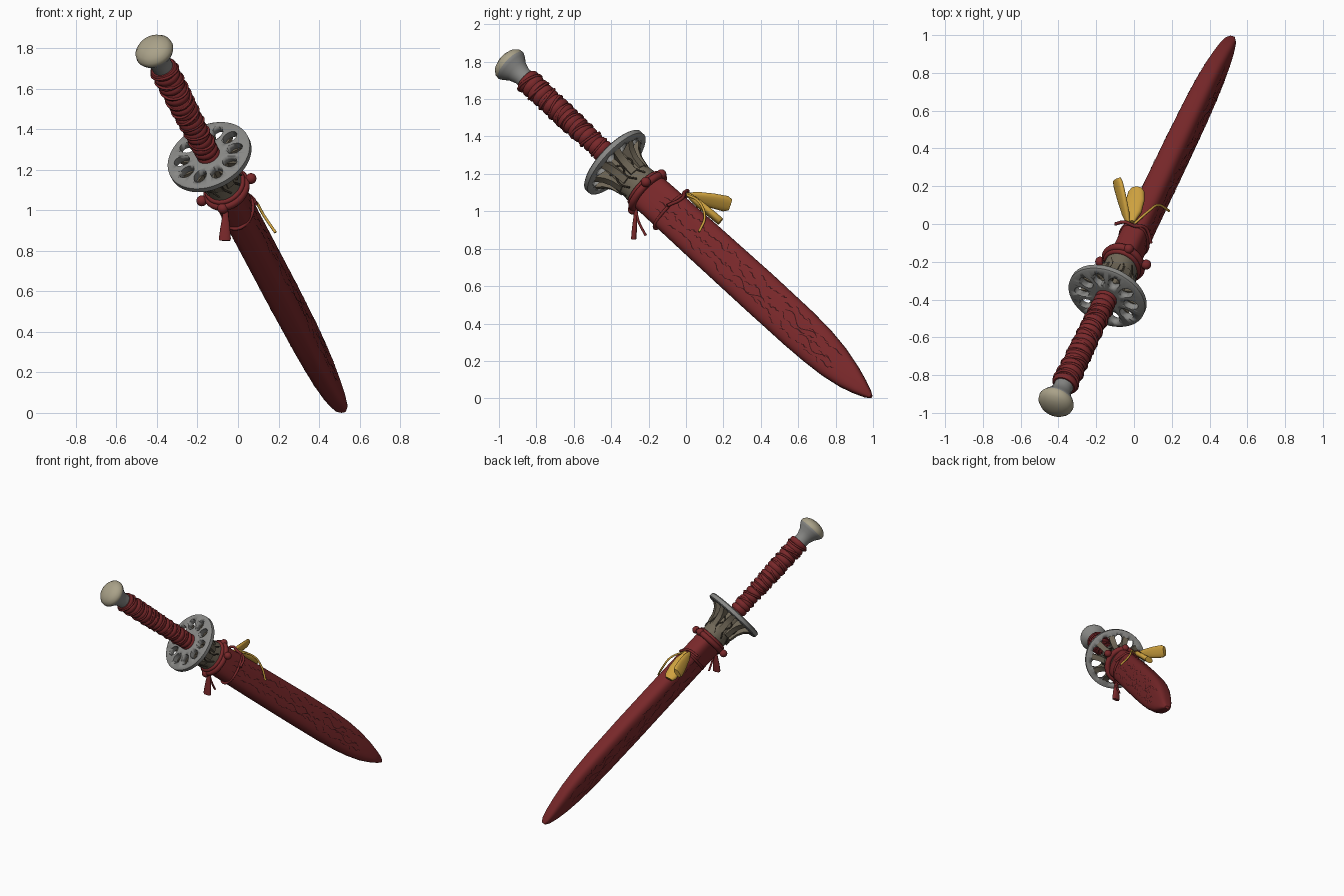
import bpy, bmesh, math, random
from mathutils import Vector, Matrix

if "Cube" in bpy.data.objects:
    bpy.data.objects.remove(bpy.data.objects["Cube"])

random.seed(4)
# Weapon frame: X across the flat sides, Y across the broad width, Z towards the pommel
A = Vector((0.335, 0.69, -0.642)).normalized()
N = (Vector((1, 0, 0)) - A * A.x).normalized()
W = (-A).cross(N)
FRAME = Matrix.Translation((-0.14, -0.38, 1.262)) @ Matrix((N, W, -A)).transposed().to_4x4()


def material(name, rgb):
    m = bpy.data.materials.new(name)
    m.diffuse_color = (*rgb, 1)
    m.use_nodes = True
    m.node_tree.nodes["Principled BSDF"].inputs["Base Color"].default_value = m.diffuse_color
    return m


RED = material("red lacquer", (0.19, 0.021, 0.023))
DARK = material("dark red groove", (0.045, 0.007, 0.008))
GOLD = material("gold silk", (0.62, 0.36, 0.05))
STEEL = material("grey metal", (0.25, 0.25, 0.24))
IVORY = material("pale cap", (0.40, 0.36, 0.25))
BRONZE = material("aged bronze", (0.16, 0.135, 0.095))
BROWN = material("dark bronze groove", (0.045, 0.036, 0.025))


def finish(name, bm, mats, matrix=FRAME, angle=40):
    bmesh.ops.recalc_face_normals(bm, faces=bm.faces)
    me = bpy.data.meshes.new(name)
    bm.to_mesh(me)
    bm.free()
    for m in mats:
        me.materials.append(m)
    ob = bpy.data.objects.new(name, me)
    ob.matrix_world = matrix
    bpy.context.collection.objects.link(ob)
    bpy.ops.object.select_all(action='DESELECT')
    ob.select_set(True)
    bpy.context.view_layer.objects.active = ob
    bpy.ops.object.shade_smooth_by_angle(angle=math.radians(angle))
    return ob


def spow(v, p):
    return math.copysign(abs(v) ** p, v)


def loft(name, rows, mats, e=2.0, sides=32, matrix=FRAME, rule=None):
    """Skin of rounded sections; each row is (distance, half thickness, low edge, high edge)."""
    bm = bmesh.new()
    rings = []
    for s, rn, lo, hi in rows:
        ring = []
        for i in range(sides):
            t = math.tau * (i + 0.5) / sides
            ring.append(bm.verts.new((rn * spow(math.cos(t), 2 / e),
                                      (lo + hi) / 2 + (hi - lo) / 2 * spow(math.sin(t), 2 / e), -s)))
        rings.append(ring)
    for a, b in zip(rings, rings[1:]):
        for i in range(sides):
            j = (i + 1) % sides
            bm.faces.new((a[i], a[j], b[j], b[i]))
    bm.faces.new(rings[0])
    bm.faces.new(rings[-1])
    if rule:
        for f in bm.faces:
            f.material_index = rule(-f.calc_center_median().z)
    return finish(name, bm, mats, matrix)


def lathe(name, prof, mats, **kw):
    return loft(name, [(s, r, -r, r) for s, r in prof], mats, **kw)


def tube(name, pts, r, mat, matrix=Matrix(), cyclic=False):
    cu = bpy.data.curves.new(name, 'CURVE')
    cu.dimensions = '3D'
    cu.bevel_depth = r
    cu.bevel_resolution = 2
    cu.resolution_u = 6
    cu.use_fill_caps = True
    sp = cu.splines.new('BEZIER')
    sp.bezier_points.add(len(pts) - 1)
    for p, co in zip(sp.bezier_points, pts):
        p.co = co
        p.handle_left_type = p.handle_right_type = 'AUTO'
    sp.use_cyclic_u = cyclic
    cu.materials.append(mat)
    ob = bpy.data.objects.new(name, cu)
    ob.matrix_world = matrix
    bpy.context.collection.objects.link(ob)


def paddle(name, a, b, side, prof, thick, mat):
    """Flat tassel from point a to b; prof lists (fraction along, half width)."""
    a, b = Vector(a), Vector(b)
    z = (a - b).normalized()
    y = Vector(side)
    y = (y - z * y.dot(z)).normalized()
    m = Matrix.Translation(a) @ Matrix((y.cross(z), y, z)).transposed().to_4x4()
    d = (b - a).length
    loft(name, [(f * d, thick * min(1, h / 0.02), -h, h) for f, h in prof], [mat], e=2.5, sides=16, matrix=m)


# Pommel with pale domed cap
lathe("pommel", [(-0.868, 0.02), (-0.862, 0.05), (-0.848, 0.078), (-0.828, 0.094), (-0.808, 0.097),
                 (-0.79, 0.088), (-0.76, 0.066), (-0.72, 0.052), (-0.65, 0.052)],
      [STEEL, IVORY], rule=lambda s: int(s < -0.815))

# Grip wrapped in cord, slightly thicker near the pommel
grip = []
for i in range(18):
    s0, step = -0.69 + i * 0.0385, 0.0385
    r = 0.069 - 0.012 * i / 17 + random.uniform(-0.002, 0.003)
    grip += [(s0, r - 0.008), (s0 + step * 0.25, r), (s0 + step * 0.7, r)]
lathe("wrapped_grip", grip, [RED])
for i in range(9):
    s = -0.66 + i * 0.067
    r = 0.067 - 0.010 * i / 8
    tube("grip_cord", [(r * math.cos(t), r * math.sin(t), -s - 0.018 * math.sin(t + i))
                       for t in [k * math.tau / 8 for k in range(8)]], 0.007, RED, FRAME, True)

# Round guard pierced by ten openings
guard = lathe("guard", [(-0.02, 0.075), (-0.02, 0.205), (-0.013, 0.215), (0.013, 0.215), (0.02, 0.205),
                        (0.02, 0.075)], [STEEL], sides=64)
bm = bmesh.new()
for k in range(10):
    t = math.tau * k / 10
    m = (Matrix.Rotation(t, 4, 'Z') @ Matrix.Translation((0.138, 0, 0))
         @ Matrix.Diagonal((0.041, 0.032, 1, 1)))
    bmesh.ops.create_cone(bm, cap_ends=True, segments=16, radius1=1, radius2=1, depth=0.1, matrix=m)
cutter = finish("guard_cutter", bm, [STEEL])
cutter.hide_render = True
mod = guard.modifiers.new("openings", 'BOOLEAN')
mod.object = cutter
mod.operation = 'DIFFERENCE'
mod.solver = 'EXACT'
bpy.context.view_layer.objects.active = guard
bpy.ops.object.modifier_apply(modifier="openings")
bpy.data.objects.remove(cutter)

# Bronze collar with flared ribs between the openings
loft("collar", [(0.015, 0.1, -0.1, 0.1), (0.06, 0.098, -0.1, 0.1), (0.13, 0.092, -0.1, 0.102),
                (0.2, 0.09, -0.102, 0.108), (0.25, 0.09, -0.105, 0.112)], [BRONZE])
bm = bmesh.new()
for k in range(10):
    rot = Matrix.Rotation(math.tau * (k + 0.5) / 10, 4, 'Z')
    quad = [(0.08, 0.018), (0.175, 0.018), (0.14, 0.05), (0.118, 0.09), (0.105, 0.15), (0.08, 0.15)]
    sides = [[bm.verts.new(rot @ Vector((r, h, -s))) for r, s in quad] for h in (-0.02, 0.02)]
    bm.faces.new(sides[0])
    bm.faces.new(sides[1])
    for i in range(6):
        j = (i + 1) % 6
        bm.faces.new((sides[0][i], sides[0][j], sides[1][j], sides[1][i]))
finish("collar_ribs", bm, [BRONZE])
for k in range(10):
    t = math.tau * k / 10
    tube("collar_scroll", [(r * math.cos(t + d), r * math.sin(t + d), -s) for r, d, s in
                           [(0.101, -0.2, 0.05), (0.101, 0.1, 0.08), (0.1, -0.12, 0.13), (0.1, 0.15, 0.19)]],
         0.005, BROWN, FRAME)

# Sheath: rounded slab tapering to an offset tip
SHEATH = [(0.22, 0.074, -0.104, 0.112), (0.3, 0.073, -0.104, 0.116), (0.7, 0.071, -0.104, 0.128),
          (1.1, 0.069, -0.102, 0.136), (1.4, 0.065, -0.098, 0.136), (1.55, 0.061, -0.092, 0.129),
          (1.68, 0.056, -0.081, 0.113), (1.8, 0.049, -0.06, 0.086), (1.88, 0.042, -0.036, 0.062),
          (1.94, 0.032, -0.012, 0.04), (1.97, 0.015, 0.006, 0.024)]
loft("sheath", SHEATH, [RED], e=3.2, sides=40)


def surface(s, f):
    """Point on the sheath side at distance s and width fraction f (-1 to 1)."""
    for a, b in zip(SHEATH, SHEATH[1:]):
        if a[0] <= s <= b[0]:
            k = (s - a[0]) / (b[0] - a[0])
            rn, lo, hi = [a[i] + (b[i] - a[i]) * k for i in (1, 2, 3)]
            return rn * (1 - abs(f) ** 3.2) ** (1 / 3.2) + 0.002, (lo + hi) / 2 + f * (hi - lo) / 2, -s


# Abstract carved marks and flowing grooves on both flat sides
bm = bmesh.new()


def groove(path, half, side):
    prev = None
    for i, (s, f) in enumerate(path):
        h = half * (1 if 0 < i < len(path) - 1 else 0.4)
        pair = []
        for d in (-h, h):
            x, y, z = surface(s, f + d)
            pair.append(bm.verts.new((x * side, y, z)))
        if prev:
            bm.faces.new((prev[0], prev[1], pair[1], pair[0]))
        prev = pair


for side in (-1, 1):
    for row in (-0.45, 0.0, 0.5):
        s = 0.36 + random.uniform(0, 0.05)
        while s < 1.7:
            ln = random.uniform(0.025, 0.07)
            f, tilt = row + random.uniform(-0.13, 0.13), random.uniform(-0.2, 0.2)
            groove([(s + ln * k / 3, f + tilt * (k / 3 - 0.5) + 0.04 * math.sin(k * 2)) for k in range(4)],
                   random.uniform(0.018, 0.034), side)
            s += ln * random.uniform(0.7, 1.4)
    for s0, f0 in ((0.95, -0.25), (1.3, 0.2), (1.45, -0.2)):
        groove([(s0 + 0.02 * k, f0 + 0.16 * math.sin(k * 0.75)) for k in range(13)], 0.025, side)
finish("carved_grooves", bm, [DARK])


# Cord rings round the sheath mouth and below it
def cord_ring(name, s, rn, rw, r, off=0.0):
    tube(name, [(rn * math.cos(t), off + rw * math.sin(t), -s)
                for t in [k * math.tau / 12 for k in range(12)]], r, RED, FRAME, True)


cord_ring("mouth_cord", 0.25, 0.1, 0.115, 0.021, 0.004)
cord_ring("mouth_band", 0.225, 0.092, 0.106, 0.014, 0.004)
cord_ring("hanging_cord", 0.42, 0.078, 0.12, 0.009, 0.008)
for name, x, y in (("knot", 0.128, 0.035), ("knot", -0.13, -0.035), ("knot", 0.03, 0.122), ("knot", -0.02, -0.12)):
    bm = bmesh.new()
    bmesh.ops.create_uvsphere(bm, u_segments=16, v_segments=10, radius=0.027,
                              matrix=Matrix.Translation((x, y, -0.25)))
    finish("cord_knot", bm, [RED])

# Red tassel hanging under the sheath mouth
paddle("red_tassel", (-0.06, -0.265, 1.04), (-0.065, -0.28, 0.85), (1, 0, 0),
       [(0, 0.008), (0.3, 0.014), (0.7, 0.025), (0.95, 0.03), (1, 0.027)], 0.014, RED)
tube("red_tassel_string", [(-0.06, -0.27, 1.03), (-0.05, -0.255, 0.95), (-0.045, -0.215, 0.87)], 0.007, RED)

# Gold tassels, their string and the red bow on the upper edge
paddle("gold_tassel_loose", (-0.03, 0.0, 1.09), (-0.09, 0.235, 1.035), (0.5, 0.15, 1),
       [(0, 0.01), (0.25, 0.03), (0.6, 0.042), (0.9, 0.046), (1, 0.034)], 0.016, GOLD)
paddle("gold_tassel_resting", (-0.01, 0.01, 1.09), (0.015, 0.185, 0.945), (1, 0, 0.2),
       [(0, 0.012), (0.3, 0.042), (0.65, 0.05), (0.9, 0.044), (1, 0.03)], 0.02, GOLD)
tube("gold_string", [(0.0, 0.0, 1.09), (0.08, 0.07, 1.05), (0.13, 0.1, 0.97), (0.185, 0.07, 0.89)], 0.007, GOLD)
tube("red_bow", [(-0.1, 0.0, 1.08), (-0.05, 0.01, 1.11), (0.0, -0.01, 1.1), (0.06, -0.02, 1.07),
                 (0.09, -0.1, 1.03)], 0.009, RED)
